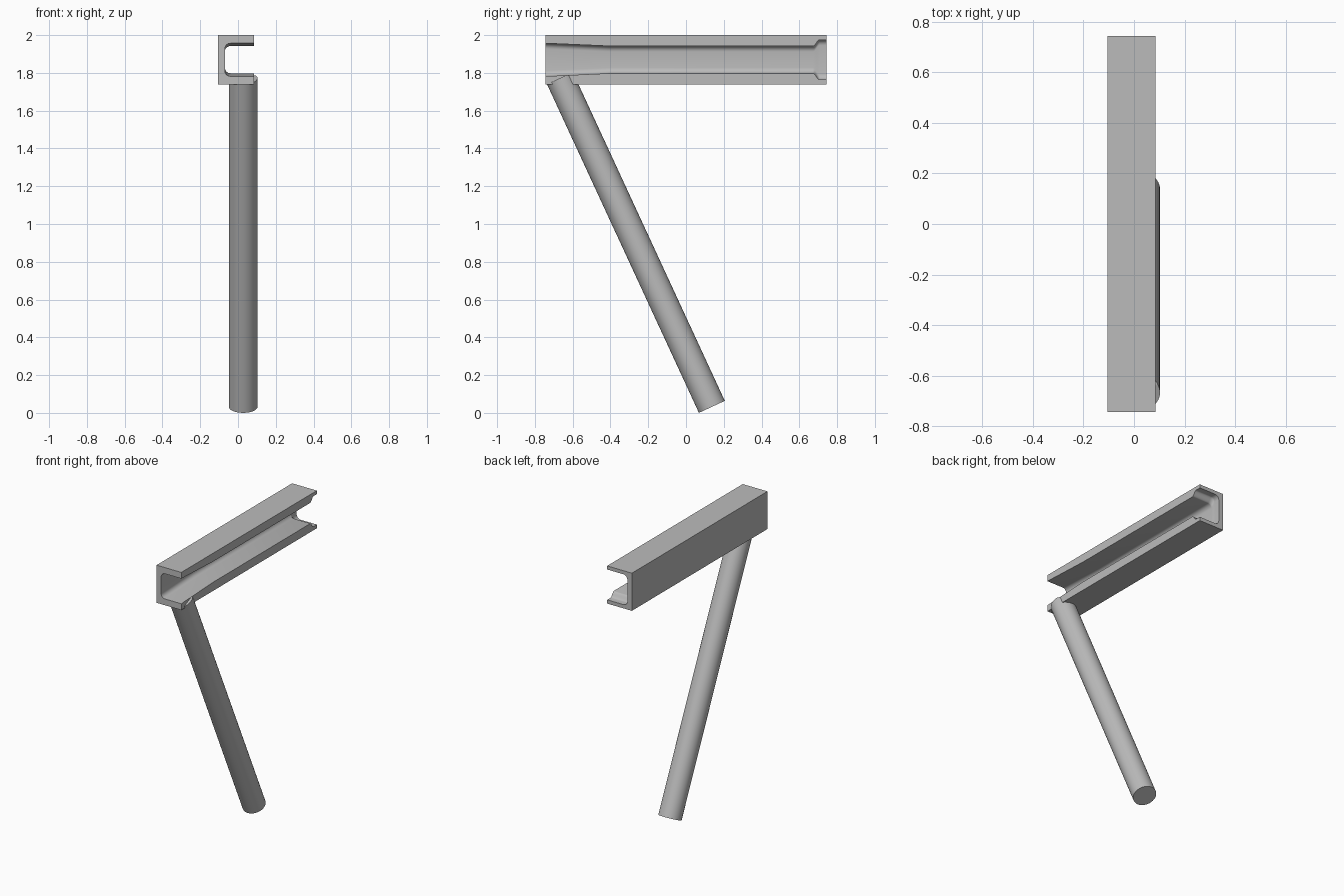
import bpy, bmesh, math
from mathutils import Vector

cube = bpy.data.objects.get("Cube")
if cube:
    bpy.data.objects.remove(cube, do_unlink=True)

grey = bpy.data.materials.new("light grey")
grey.use_nodes = True
grey.diffuse_color = (0.5, 0.5, 0.5, 1)
grey.node_tree.nodes["Principled BSDF"].inputs["Base Color"].default_value = (0.5, 0.5, 0.5, 1)


def finish(bm, name):
    bmesh.ops.recalc_face_normals(bm, faces=bm.faces)
    mesh = bpy.data.meshes.new(name)
    bm.to_mesh(mesh)
    bm.free()
    mesh.materials.append(grey)
    obj = bpy.data.objects.new(name, mesh)
    bpy.context.scene.collection.objects.link(obj)
    bpy.ops.object.select_all(action='DESELECT')
    obj.select_set(True)
    bpy.context.view_layer.objects.active = obj
    bpy.ops.object.shade_smooth_by_angle(angle=math.radians(30))
    return obj


# Channel beam: C section with rounded inner corners, open toward +x
LEFT, LIP, WEB, RADIUS = -0.105, 0.085, -0.07, 0.03
BOTTOM, TOP = 1.738, 2.0


def section(y, low, high):
    pts = [(LIP, high), (LIP, TOP), (LEFT, TOP), (LEFT, BOTTOM), (LIP, BOTTOM), (LIP, low)]
    for centre_z, start in ((low + RADIUS, 270), (high - RADIUS, 180)):
        for i in range(7):
            a = math.radians(start - 15 * i)
            pts.append((WEB + RADIUS + RADIUS * math.cos(a), centre_z + RADIUS * math.sin(a)))
    return [Vector((x, y, z)) for x, z in pts]


# Slot narrows from the front, then steps wider at the back: y, floor, ceiling
stations = [(-0.745, 1.782, 1.957), (-0.4, 1.798, 1.942), (0.672, 1.798, 1.942)]
for i in range(1, 9):
    t = i / 8
    ease = 0.5 - 0.5 * math.cos(math.pi * t)
    stations.append((0.672 + 0.036 * t, 1.798 - 0.034 * ease, 1.942 + 0.033 * ease))
stations.append((0.745, 1.764, 1.975))

bm = bmesh.new()
rings = [[bm.verts.new(p) for p in section(*s)] for s in stations]
for a, b in zip(rings, rings[1:]):
    for i in range(len(a)):
        j = (i + 1) % len(a)
        bm.faces.new((a[i], a[j], b[j], b[i]))
bm.faces.new(rings[0])
bm.faces.new(rings[-1])
finish(bm, "channel_beam")

# Slanted round post, trimmed along the slot floor
foot = Vector((0.0275, 0.137, 0.032))
head = Vector((0.0275, -0.6675, 1.772))
axis = head - foot
bm = bmesh.new()
bmesh.ops.create_cone(bm, cap_ends=True, segments=48, radius1=0.0755, radius2=0.0755, depth=axis.length)
turn = Vector((0, 0, 1)).rotation_difference(axis).to_matrix()
bmesh.ops.rotate(bm, verts=bm.verts, matrix=turn)
bmesh.ops.translate(bm, verts=bm.verts, vec=(foot + head) / 2)
slope = math.atan2(0.016, 0.345)
cut = bmesh.ops.bisect_plane(bm, geom=bm.verts[:] + bm.edges[:] + bm.faces[:],
                             plane_co=(0, -0.745, 1.781),
                             plane_no=(0, -math.sin(slope), math.cos(slope)),
                             clear_outer=True)
bmesh.ops.holes_fill(bm, edges=[e for e in bm.edges if e.is_boundary], sides=0)
finish(bm, "slanted_post")
